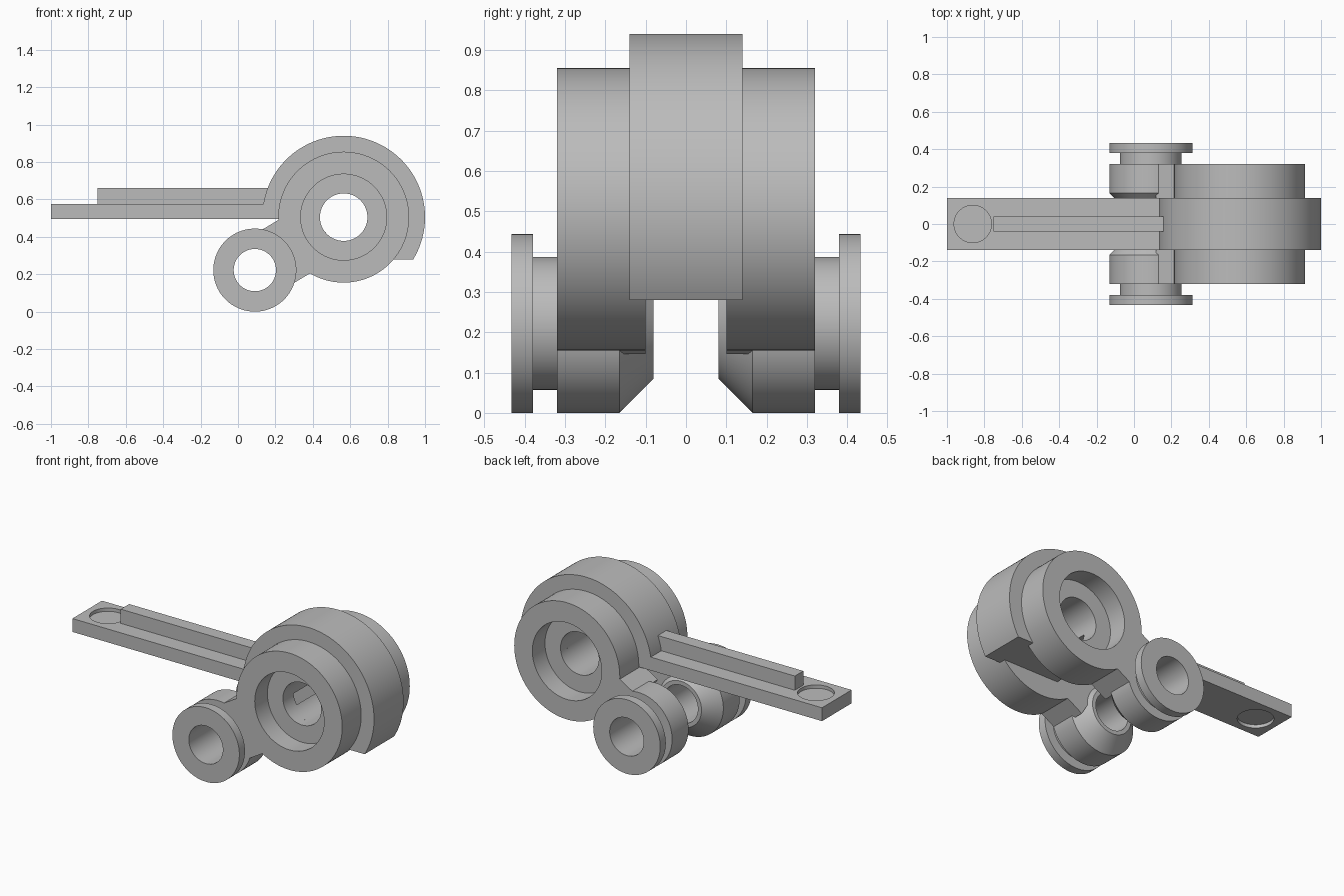
import bpy, bmesh, math
from mathutils import Vector

if "Cube" in bpy.data.objects:
    bpy.data.objects.remove(bpy.data.objects["Cube"], do_unlink=True)

grey = bpy.data.materials.new("plain grey")
grey.use_nodes = True
colour = (0.5, 0.5, 0.5, 1)
grey.diffuse_color = colour
grey.node_tree.nodes["Principled BSDF"].inputs["Base Color"].default_value = colour

DRUM = Vector((0.565, 0, 0.505))
KNUCKLE = Vector((0.09, 0, 0.222))
DRUM_R, BORE_R = 0.435, 0.127
ARM_BOTTOM, ARM_TOP = 0.495, 0.575


def finish(name, bm):
    bmesh.ops.recalc_face_normals(bm, faces=bm.faces)
    mesh = bpy.data.meshes.new(name)
    bm.to_mesh(mesh)
    bm.free()
    mesh.materials.append(grey)
    obj = bpy.data.objects.new(name, mesh)
    bpy.context.collection.objects.link(obj)
    bpy.ops.object.select_all(action='DESELECT')
    obj.select_set(True)
    bpy.context.view_layer.objects.active = obj
    bpy.ops.object.shade_smooth_by_angle(angle=math.radians(30))
    return obj


def lathe(name, centre, profile, side, steps=96):
    """Spin a closed (radius, y) profile about a y axis."""
    bm = bmesh.new()
    rings = []
    for i in range(steps):
        a = math.tau * i / steps
        rings.append([bm.verts.new(centre + Vector((r * math.cos(a), side * y, r * math.sin(a))))
                      for r, y in profile])
    n = len(profile)
    for i in range(steps):
        p, q = rings[i], rings[(i + 1) % steps]
        for j in range(n):
            k = (j + 1) % n
            bm.faces.new((p[j], p[k], q[k], q[j]))
    return finish(name, bm)


def slab(name, outline, y0, y1):
    """Extrude an (x, z) outline along y."""
    bm = bmesh.new()
    face = bm.faces.new([bm.verts.new((x, y0, z)) for x, z in outline])
    new = bmesh.ops.extrude_face_region(bm, geom=[face])["geom"]
    moved = [v for v in new if isinstance(v, bmesh.types.BMVert)]
    bmesh.ops.translate(bm, verts=moved, vec=(0, y1 - y0, 0))
    return finish(name, bm)


def box(name, x0, x1, z0, z1, half):
    return slab(name, [(x0, z0), (x1, z0), (x1, z1), (x0, z1)], -half, half)


def arc(radius, start, end, steps=80):
    angles = [start + (end - start) * i / steps for i in range(steps + 1)]
    return [(DRUM.x + radius * math.cos(a), DRUM.z + radius * math.sin(a)) for a in angles]


# Central drum: outer arc, flat underside, notch opening into the bore
flat_z, notch_x = 0.28, 0.46
drop = ARM_BOTTOM - DRUM.z
outer = arc(DRUM_R, math.pi - math.asin(drop / DRUM_R), math.asin((flat_z - DRUM.z) / DRUM_R))
inner = arc(BORE_R, math.pi + math.acos((DRUM.x - notch_x) / BORE_R),
            3 * math.pi - math.asin(drop / BORE_R))
slab("central_drum", outer + [(notch_x, flat_z)] + inner, -0.14, 0.14)

# Side drums, knuckles and connecting webs
drum_profile = [(BORE_R, 0.10), (0.35, 0.10), (0.35, 0.32),
                (0.23, 0.32), (0.23, 0.20), (BORE_R, 0.20)]
knuckle_profile = [(0.113, 0.08), (0.137, 0.08), (0.222, 0.165), (0.222, 0.32), (0.165, 0.32),
                   (0.165, 0.38), (0.222, 0.38), (0.222, 0.433), (0.113, 0.433)]
along = (DRUM - KNUCKLE).normalized()
across = Vector((-along.z, 0, along.x))
web = [KNUCKLE + along * d + across * w
       for d, w in ((0.13, -0.166), (0.3, -0.166), (0.3, 0.166), (0.13, 0.166))]
for side, label in ((-1, "front"), (1, "back")):
    lathe(label + "_side_drum", DRUM, drum_profile, side)
    lathe(label + "_knuckle", KNUCKLE, knuckle_profile, side)
    slab(label + "_web", [(p.x, p.z) for p in web], side * 0.10, side * 0.32)

# Lever arm with a shallow round recess above and below
arm = box("lever_arm", -1, 0.25, ARM_BOTTOM, ARM_TOP, 0.14)
for z in (ARM_BOTTOM, ARM_TOP):
    bpy.ops.mesh.primitive_cylinder_add(vertices=64, radius=0.1, depth=0.04, location=(-0.862, 0, z))
    cutter = bpy.context.object
    cutter.name = "recess_cutter"
    cutter.hide_render = True
    cutter.data.materials.append(grey)
    bpy.context.view_layer.objects.active = arm
    mod = arm.modifiers.new("recess", 'BOOLEAN')
    mod.operation = 'DIFFERENCE'
    mod.solver = 'EXACT'
    mod.object = cutter
    bpy.ops.object.modifier_apply(modifier=mod.name)
    bpy.data.objects.remove(cutter, do_unlink=True)

# Raised rail along the arm
box("arm_rail", -0.75, 0.3, ARM_TOP - 0.01, 0.66, 0.04)
